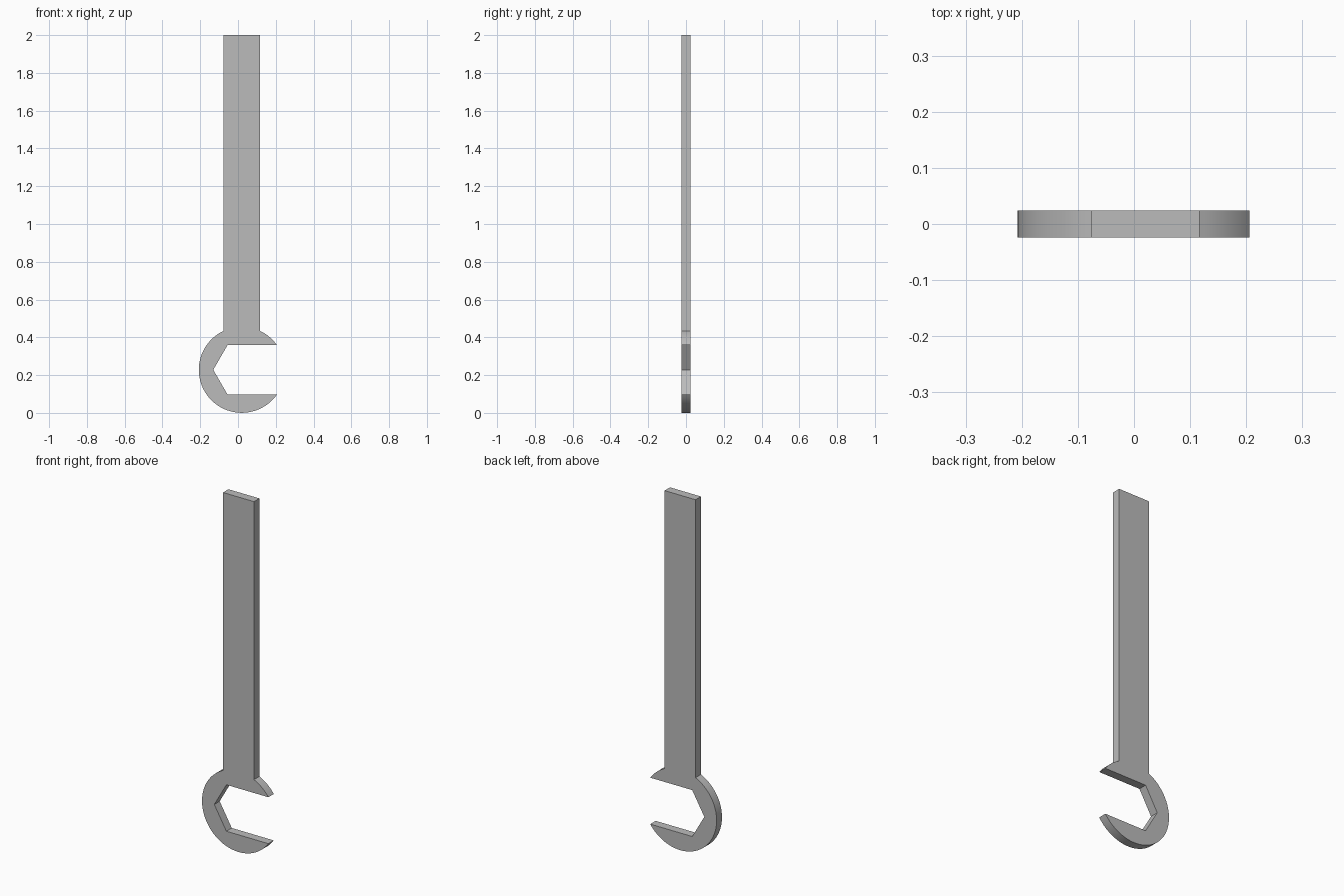
import bpy
import bmesh
import math
from mathutils import Vector

cube = bpy.data.objects.get("Cube")
if cube:
    bpy.data.objects.remove(cube, do_unlink=True)

# Dimensions
CX, CZ = 0.02, 0.228        # centre of the round head
HEAD_R = 0.2275             # outer radius of the head
HEX_R = 0.151               # corner radius of the hexagonal jaw
HALF_W = 0.0965             # half width of the handle
HALF_T = 0.024              # half thickness
TOP = 2.0

# Grey steel material
steel = bpy.data.materials.new("grey steel")
steel.use_nodes = True
colour = (0.5, 0.5, 0.5, 1)
steel.diffuse_color = colour
steel.node_tree.nodes["Principled BSDF"].inputs["Base Color"].default_value = colour


def polar(radius, angle):
    return (CX + radius * math.cos(angle), CZ + radius * math.sin(angle))


def arc(start, end, steps):
    return [polar(HEAD_R, start + (end - start) * i / steps) for i in range(steps + 1)]


# Outline: jaw tip, shoulder, handle, round back, lower tip, hexagonal jaw
tip = math.asin(HEX_R * math.sin(math.pi / 3) / HEAD_R)
shoulder = math.acos(HALF_W / HEAD_R)
outline = arc(tip, shoulder, 8)
outline += [(CX + HALF_W, TOP), (CX - HALF_W, TOP)]
outline += arc(math.pi - shoulder, 2 * math.pi - tip, 56)
outline += [polar(HEX_R, math.radians(a)) for a in (240, 180, 120)]

# Extrude the outline through the thickness
bm = bmesh.new()
face = bm.faces.new([bm.verts.new((x, -HALF_T, z)) for x, z in outline])
result = bmesh.ops.extrude_face_region(bm, geom=[face])
moved = [v for v in result["geom"] if isinstance(v, bmesh.types.BMVert)]
bmesh.ops.translate(bm, verts=moved, vec=Vector((0, 2 * HALF_T, 0)))
bmesh.ops.recalc_face_normals(bm, faces=bm.faces[:])
mesh = bpy.data.meshes.new("open_end_wrench")
bm.to_mesh(mesh)
bm.free()

wrench = bpy.data.objects.new("open_end_wrench", mesh)
bpy.context.collection.objects.link(wrench)
mesh.materials.append(steel)

# Smooth the round rim, keep the corners sharp
bpy.ops.object.select_all(action="DESELECT")
wrench.select_set(True)
bpy.context.view_layer.objects.active = wrench
bpy.ops.object.shade_smooth_by_angle(angle=math.radians(25))
